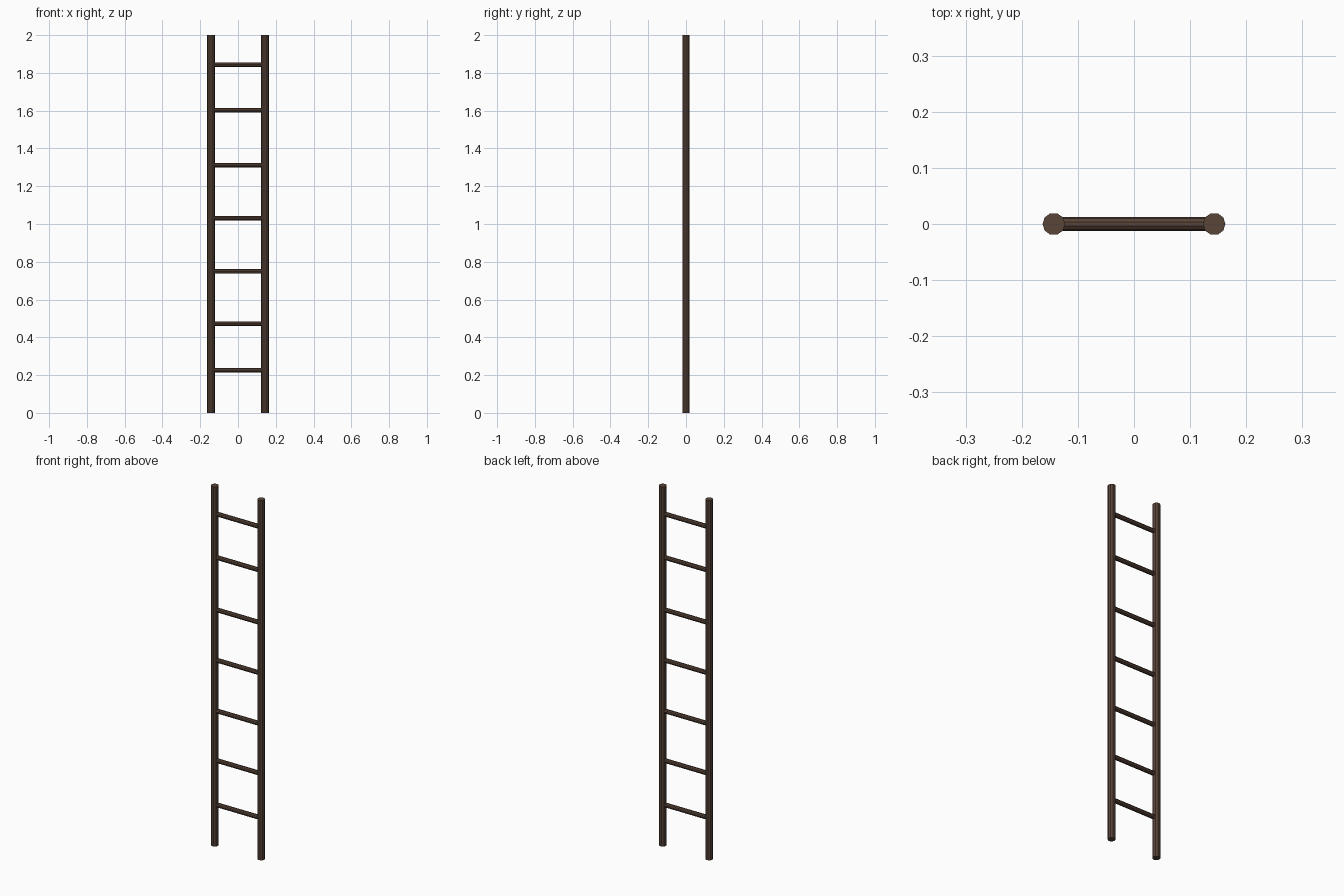
import bpy
import math

if "Cube" in bpy.data.objects:
    bpy.data.objects.remove(bpy.data.objects["Cube"])

RAIL_X = 0.143
RAIL_RADIUS = 0.02
RUNG_RADIUS = 0.0125
SIDES = 10

wood = bpy.data.materials.new("dark_wood")
wood.diffuse_color = (0.1, 0.058, 0.04, 1)
wood.use_nodes = True
wood.node_tree.nodes["Principled BSDF"].inputs["Base Color"].default_value = wood.diffuse_color


def pole(name, radius, length, location, rotation=(0, 0, 0)):
    bpy.ops.mesh.primitive_cylinder_add(vertices=SIDES, radius=radius, depth=length,
                                        location=location, rotation=rotation)
    obj = bpy.context.object
    obj.name = name
    obj.data.materials.append(wood)
    return obj


# Two upright rails, turned so a corner points outward along x
for side, x in (("left", -RAIL_X), ("right", RAIL_X)):
    pole(f"{side}_rail", RAIL_RADIUS, 2.0, (x, 0, 1.0), (0, 0, math.pi / 2))

# Unevenly spaced rungs, ending inside the rails
for i, z in enumerate((0.227, 0.473, 0.749, 1.031, 1.311, 1.602, 1.844), 1):
    pole(f"rung_{i}", RUNG_RADIUS, 2 * RAIL_X, (0, 0, z), (0, math.pi / 2, 0))
